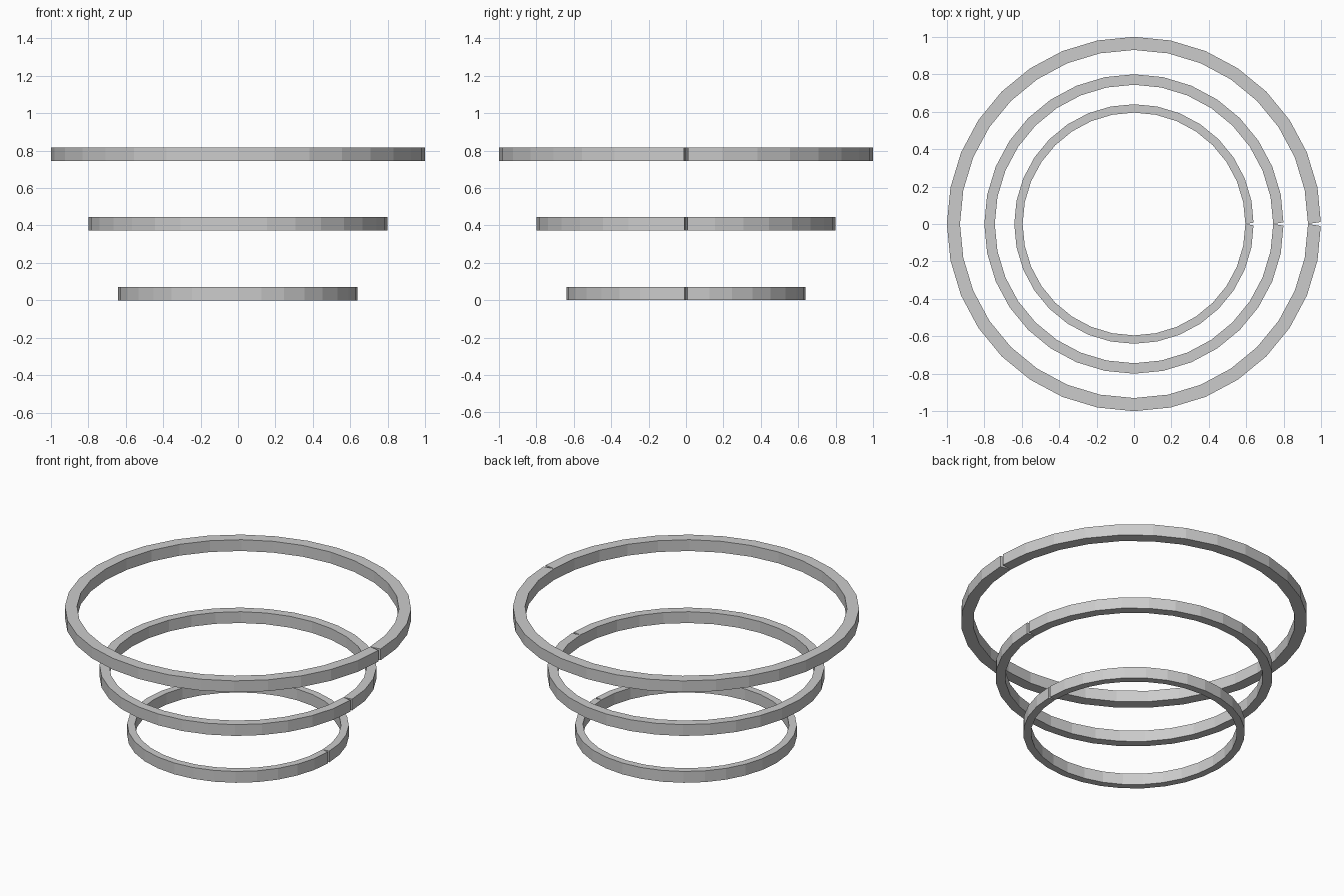
import bpy, bmesh
from math import cos, sin, pi

if "Cube" in bpy.data.objects:
    bpy.data.objects.remove(bpy.data.objects["Cube"])

SIDES = 32


def ring(name, scale, z0, height):
    # closed outline pairs: inner 32-gon and outer 32-gon, with a thin V notch at +x
    inner, outer = [], []
    for i in range(SIDES + 1):
        a = 2 * pi * i / SIDES
        inner.append((0.93 * cos(a), 0.93 * sin(a)))
        outer.append((cos(a), sin(a)))
    outer[0], outer[-1] = (0.998, 0.011), (0.998, -0.011)
    inner[-1] = inner[0]

    bm = bmesh.new()

    def level(pts, z):
        return [bm.verts.new((x * scale, y * scale, z)) for x, y in pts]

    ib, it = level(inner[:-1], z0), level(inner[:-1], z0 + height)
    ob, ot = level(outer, z0), level(outer, z0 + height)
    ib.append(ib[0])
    it.append(it[0])
    for i in range(SIDES):
        j = i + 1
        bm.faces.new((ob[i], ob[j], ot[j], ot[i]))   # outer wall
        bm.faces.new((ib[j], ib[i], it[i], it[j]))   # inner wall
        bm.faces.new((ot[i], ot[j], it[j], it[i]))   # top
        bm.faces.new((ob[j], ob[i], ib[i], ib[j]))   # underside
    # notch walls
    bm.faces.new((ib[0], ob[0], ot[0], it[0]))
    bm.faces.new((ob[-1], ib[0], it[0], ot[-1]))
    mesh = bpy.data.meshes.new(name)
    bm.to_mesh(mesh)
    bm.free()
    bpy.context.collection.objects.link(bpy.data.objects.new(name, mesh))


# three concentric bands, each 0.8 times the one above
for name, s, z in (("lower_ring", 0.64, 0.0),
                   ("middle_ring", 0.8, 0.373),
                   ("upper_ring", 1.0, 0.745)):
    ring(name, s, z, 0.072)
